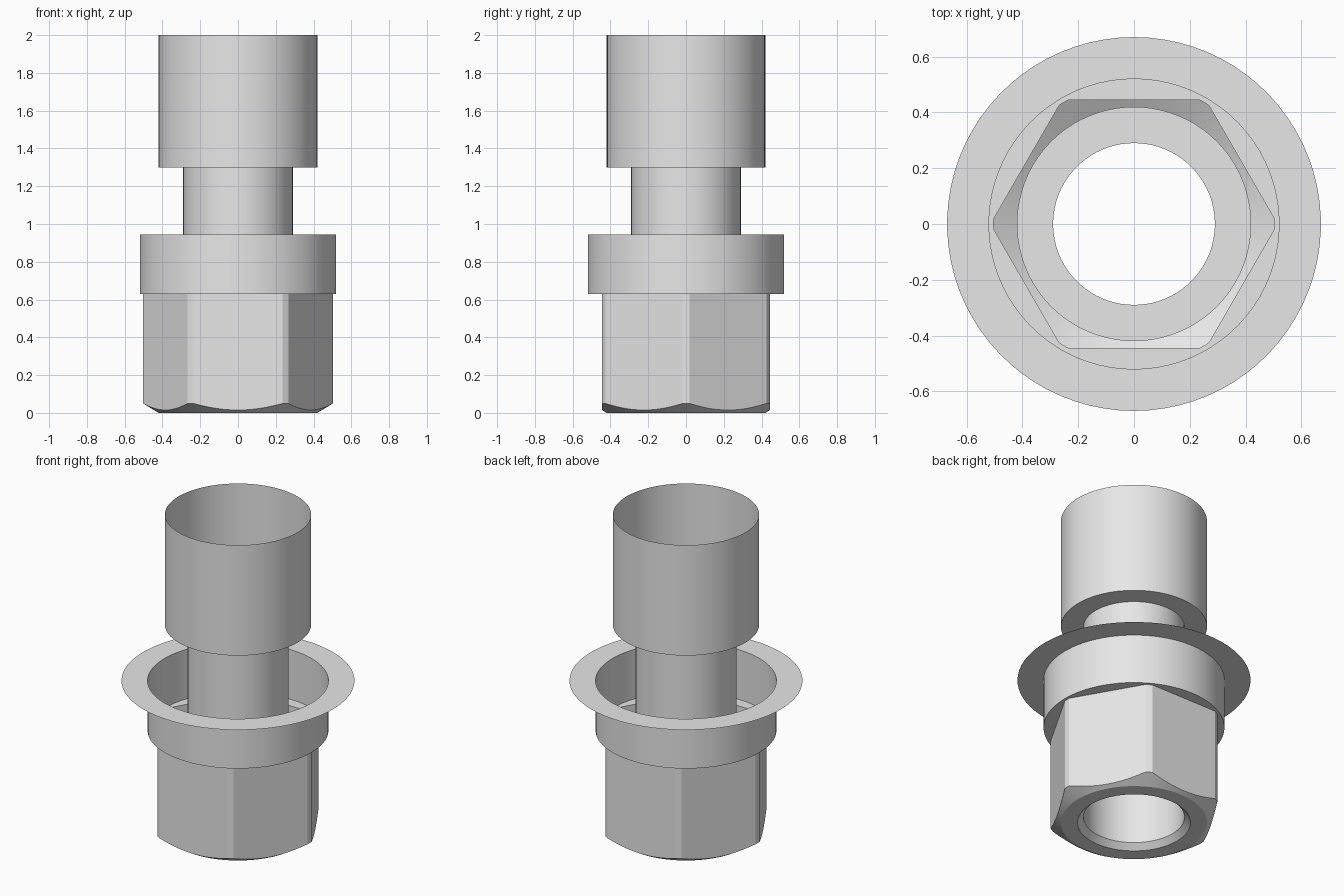
import bpy
import bmesh
from math import cos, sin, radians, acos, degrees

cube = bpy.data.objects.get("Cube")
if cube:
    bpy.data.objects.remove(cube, do_unlink=True)

steel = bpy.data.materials.new("light grey steel")
steel.use_nodes = True
steel.diffuse_color = (0.8, 0.8, 0.8, 1)
steel.node_tree.nodes["Principled BSDF"].inputs["Base Color"].default_value = (0.8, 0.8, 0.8, 1)

APOTHEM, CORNER = 0.445, 0.503     # hexagon flats and rounded corners
BORE, TUBE, COLLAR, FLANGE = 0.29, 0.42, 0.52, 0.67
Z_COLLAR, Z_FLANGE, Z_TUBE, Z_TOP = 0.63, 0.945, 1.3, 2.0

# Shared angles: an even fan over each flat, then the corner itself
edge = degrees(acos(APOTHEM / CORNER))
FAN = [edge * (i / 6 - 1) for i in range(13)] + [30]
ANGLES = [radians(30 + 60 * side + a) for side in range(6) for a in FAN]


def hex_radius(a):
    off = (a - radians(30)) % radians(60)
    off = min(off, radians(60) - off)
    return min(APOTHEM / cos(off), CORNER)


def chamfer(a):
    r = hex_radius(a)
    return r, (r - TUBE) * 0.6


def loft(name, profile):
    """Sweep a profile round z; an entry is (radius, z) or a function of angle."""
    bm = bmesh.new()
    rings = []
    for p in profile:
        ring = []
        for a in ANGLES:
            r, z = p(a) if callable(p) else p
            ring.append(bm.verts.new((r * cos(a), r * sin(a), z)))
        rings.append(ring)
    n = len(ANGLES)
    for low, high in zip(rings, rings[1:]):
        for i in range(n):
            j = (i + 1) % n
            bm.faces.new((low[i], low[j], high[j], high[i]))
    mesh = bpy.data.meshes.new(name)
    bm.to_mesh(mesh)
    bm.free()
    mesh.materials.append(steel)
    obj = bpy.data.objects.new(name, mesh)
    bpy.context.collection.objects.link(obj)
    bpy.ops.object.select_all(action="DESELECT")
    obj.select_set(True)
    bpy.context.view_layer.objects.active = obj
    bpy.ops.object.shade_smooth_by_angle(angle=radians(25))
    return obj


def hex_top(a):
    return hex_radius(a), Z_COLLAR


# Hexagonal nut wall with its conical lower chamfer
loft("hex_nut", [(TUBE, 0), chamfer, hex_top])

# Bottom face of the nut with a countersunk mouth
loft("nut_base", [(BORE, 0.035), (0.325, 0), (TUBE, 0)])

# Collar above the nut, with the ledge that joins them
loft("collar", [hex_top, (COLLAR, Z_COLLAR), (COLLAR, Z_FLANGE)])

# Thin flat flange round the collar rim
loft("flange", [(COLLAR, Z_FLANGE), (FLANGE, Z_FLANGE)])

# Narrow pipe running up through the collar
loft("inner_pipe", [(BORE, 0.035), (BORE, Z_TUBE)])

# Wide open tube with its shoulder
loft("upper_tube", [(BORE, Z_TUBE), (TUBE, Z_TUBE), (TUBE, Z_TOP)])
